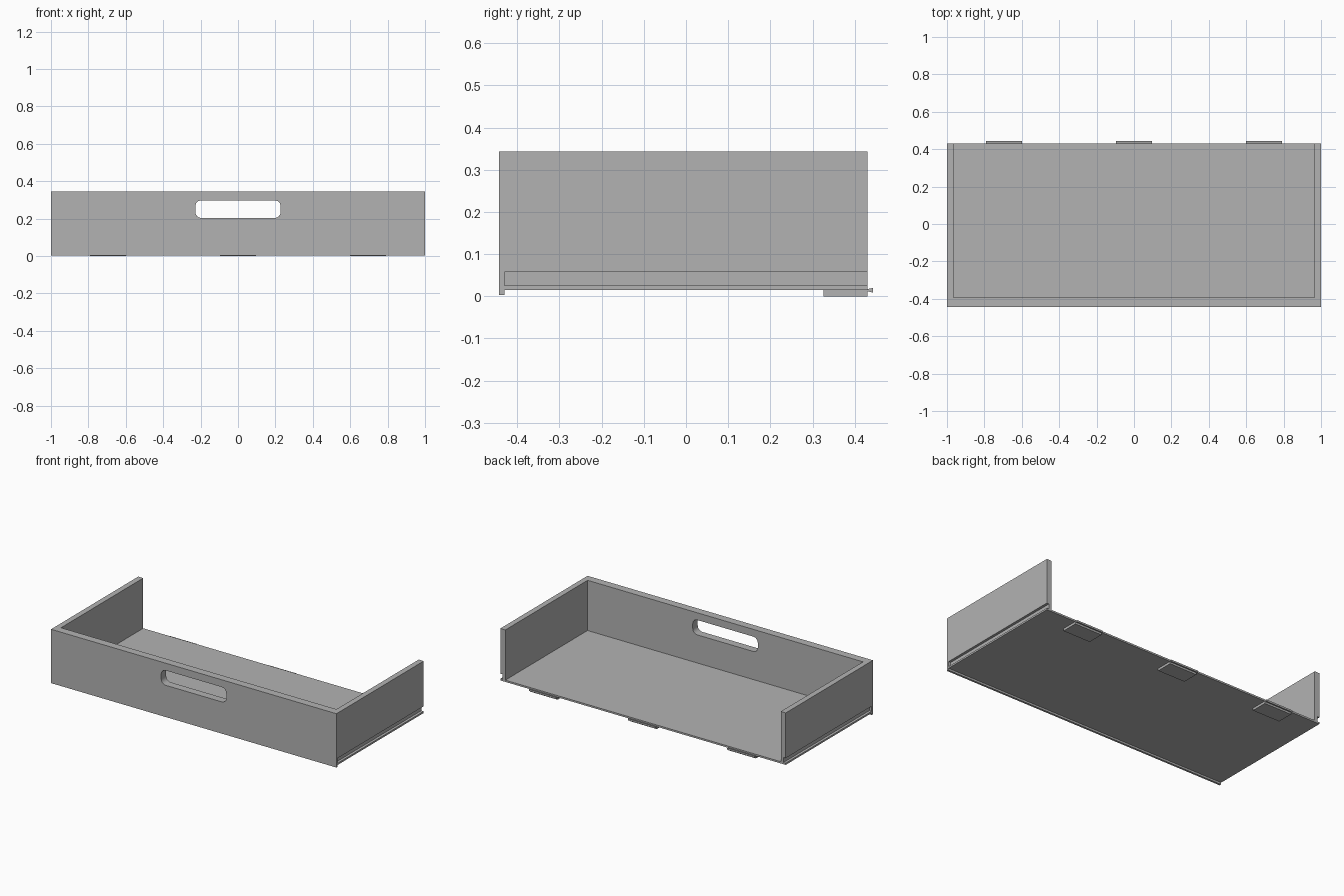
import bpy
import bmesh
from mathutils import Vector

cube = bpy.data.objects.get("Cube")
if cube:
    bpy.data.objects.remove(cube, do_unlink=True)

grey = bpy.data.materials.new("plain grey")
grey.use_nodes = True
GREY = (0.45, 0.45, 0.45, 1)
grey.diffuse_color = GREY
grey.node_tree.nodes["Principled BSDF"].inputs["Base Color"].default_value = GREY


def finish(name, bm):
    bmesh.ops.recalc_face_normals(bm, faces=bm.faces)
    mesh = bpy.data.meshes.new(name)
    bm.to_mesh(mesh)
    bm.free()
    mesh.materials.append(grey)
    obj = bpy.data.objects.new(name, mesh)
    bpy.context.collection.objects.link(obj)
    return obj


def box(name, x, y, z, radius=0):
    """Box from (min, max) ranges; radius rounds the edges running along y."""
    bm = bmesh.new()
    bmesh.ops.create_cube(bm, size=1)
    for v in bm.verts:
        v.co = Vector([r[0] if c < 0 else r[1] for c, r in zip(v.co, (x, y, z))])
    if radius:
        along_y = [e for e in bm.edges
                   if abs(e.verts[0].co.y - e.verts[1].co.y) > 1e-4]
        bmesh.ops.bevel(bm, geom=along_y, offset=radius, segments=6,
                        profile=0.5, affect='EDGES')
    return finish(name, bm)


def prism(name, outline, x0, x1):
    """Extrude a (y, z) outline from x0 to x1."""
    bm = bmesh.new()
    face = bm.faces.new([bm.verts.new((x0, y, z)) for y, z in outline])
    ext = bmesh.ops.extrude_face_region(bm, geom=[face])
    moved = [g for g in ext["geom"] if isinstance(g, bmesh.types.BMVert)]
    bmesh.ops.translate(bm, verts=moved, vec=(x1 - x0, 0, 0))
    return finish(name, bm)


FRONT, SKIN, INNER, BACK, TIP = -0.443, -0.43, -0.393, 0.43, 0.443
LIP, UNDER, FLOOR, TOP = 0.003, 0.015, 0.026, 0.344
WALL, GROOVE = 0.035, 0.016

# Tray body, carved from one block
tray = box("tray_body", (-1, 1), (FRONT, BACK), (LIP, TOP))
cutters = [
    box("cavity", (WALL - 1, 1 - WALL), (INNER, 1), (FLOOR, 1)),
    box("underside_recess", (-2, 2), (SKIN, 1), (-1, UNDER)),
    box("handle_slot", (-0.228, 0.228), (-1, 0), (0.204, 0.298), radius=0.032),
]
# Runner groove along each side
for s in (-1, 1):
    cutters.append(box("runner_groove", sorted((s * (1 - GROOVE), s * 2)),
                       (SKIN, 1), (FLOOR, 0.058)))
for cutter in cutters:
    cutter.hide_render = True
    mod = tray.modifiers.new(cutter.name, 'BOOLEAN')
    mod.operation = 'DIFFERENCE'
    mod.solver = 'EXACT'
    mod.object = cutter

# Bake the cuts and drop the cutters
carved = bpy.data.meshes.new_from_object(
    tray.evaluated_get(bpy.context.evaluated_depsgraph_get()))
tray.modifiers.clear()
tray.data = carved
for cutter in cutters:
    bpy.data.objects.remove(cutter, do_unlink=True)

# Three clips under the back edge, each with a flared tongue
for label, cx in (("right", -0.695), ("middle", 0), ("left", 0.695)):
    x0, x1 = cx - 0.096, cx + 0.096
    box(label + "_clip", (x0, x1), (0.326, BACK), (0, UNDER))
    prism(label + "_clip_tongue",
          [(BACK, 0.012), (TIP, 0.009), (TIP, 0.020), (BACK, 0.017)], x0, x1)

# Flat shading with a soft handle slot
bpy.ops.object.select_all(action='DESELECT')
tray.select_set(True)
bpy.context.view_layer.objects.active = tray
bpy.ops.object.shade_smooth_by_angle()
